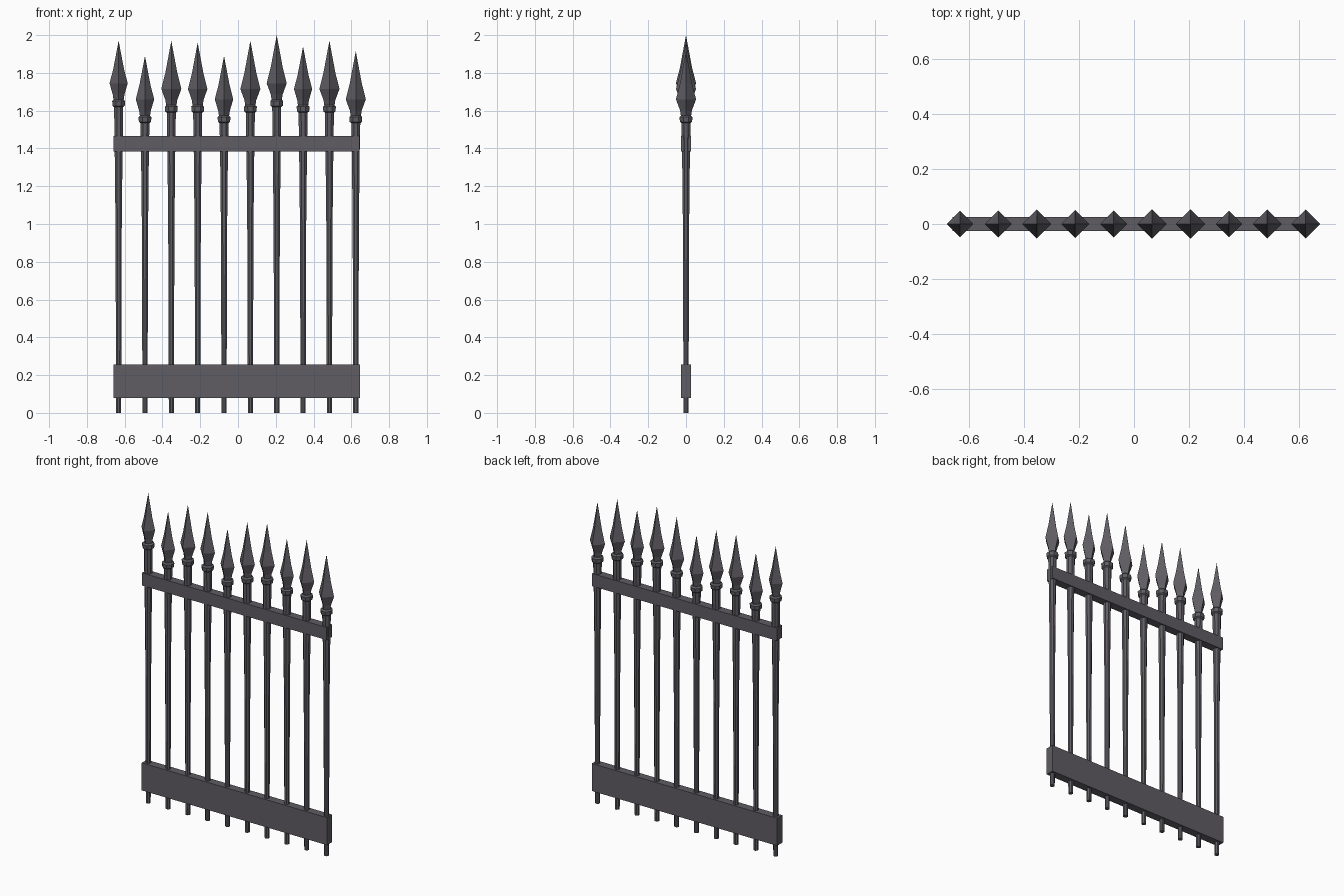
import bpy, bmesh, math

if "Cube" in bpy.data.objects:
    bpy.data.objects.remove(bpy.data.objects["Cube"])

iron = bpy.data.materials.new("dark iron grey")
iron.diffuse_color = (0.115, 0.109, 0.125, 1)
iron.use_nodes = True
iron.node_tree.nodes["Principled BSDF"].inputs["Base Color"].default_value = iron.diffuse_color


def finish(bm, name):
    bmesh.ops.recalc_face_normals(bm, faces=bm.faces)
    me = bpy.data.meshes.new(name)
    bm.to_mesh(me)
    bm.free()
    me.materials.append(iron)
    ob = bpy.data.objects.new(name, me)
    bpy.context.collection.objects.link(ob)


def lathe(name, x, profile, sides, turn=0.0):
    """Stack of polygon rings (radius, z), capped; radius 0 makes a point."""
    bm = bmesh.new()
    rings = []
    for r, z in profile:
        if r == 0:
            rings.append([bm.verts.new((x, 0, z))] * sides)
        else:
            rings.append([bm.verts.new((x + r * math.cos(turn + i * math.tau / sides),
                                        r * math.sin(turn + i * math.tau / sides), z))
                          for i in range(sides)])
    for a, b in zip(rings, rings[1:]):
        for i in range(sides):
            j = (i + 1) % sides
            quad = list(dict.fromkeys((a[i], a[j], b[j], b[i])))
            bm.faces.new(quad)
    for ring in (rings[0], rings[-1]):
        if ring[0] is not ring[1]:
            bm.faces.new(ring)
    finish(bm, name)


def box(name, x0, x1, y, z0, z1):
    bm = bmesh.new()
    bmesh.ops.create_cube(bm, size=1)
    for v in bm.verts:
        v.co = (x1 if v.co.x > 0 else x0, y if v.co.y > 0 else -y, z1 if v.co.z > 0 else z0)
    finish(bm, name)


# rails
box("top_rail", -0.658, 0.643, 0.026, 1.385, 1.465)
box("bottom_rail", -0.66, 0.645, 0.026, 0.08, 0.255)

# pickets: (height of widest part of head, tip height)
heads = [(1.745, 1.97), (1.66, 1.89), (1.715, 1.97), (1.715, 1.96), (1.66, 1.89),
         (1.715, 1.97), (1.745, 2.0), (1.715, 1.94), (1.715, 1.97), (1.66, 1.915)]

for n, (w, tip) in enumerate(heads):
    x = -0.632 + n * 0.1395
    h = tip - w
    r = 0.048 + (h - 0.225) * 0.17
    # tapered shaft
    lathe(f"shaft_{n}", x, [(0.0145, 0), (0.0165, 0.6), (0.018, 1.0), (0.0225, 1.38),
                            (0.026, w - 0.12), (0.026, w - 0.09)], 8, math.pi / 8)
    # collar below the head
    lathe(f"collar_{n}", x, [(0.026, w - 0.126), (0.035, w - 0.119), (0.037, w - 0.094),
                             (0.027, w - 0.086)], 8, math.pi / 8)
    # four-sided spear head, edges along x and y
    lathe(f"spear_head_{n}", x, [(0.026, w - 0.095), (0.031, w - 0.06), (r, w),
                                 (r * 0.6, w + h * 0.33), (0, tip)], 4)
